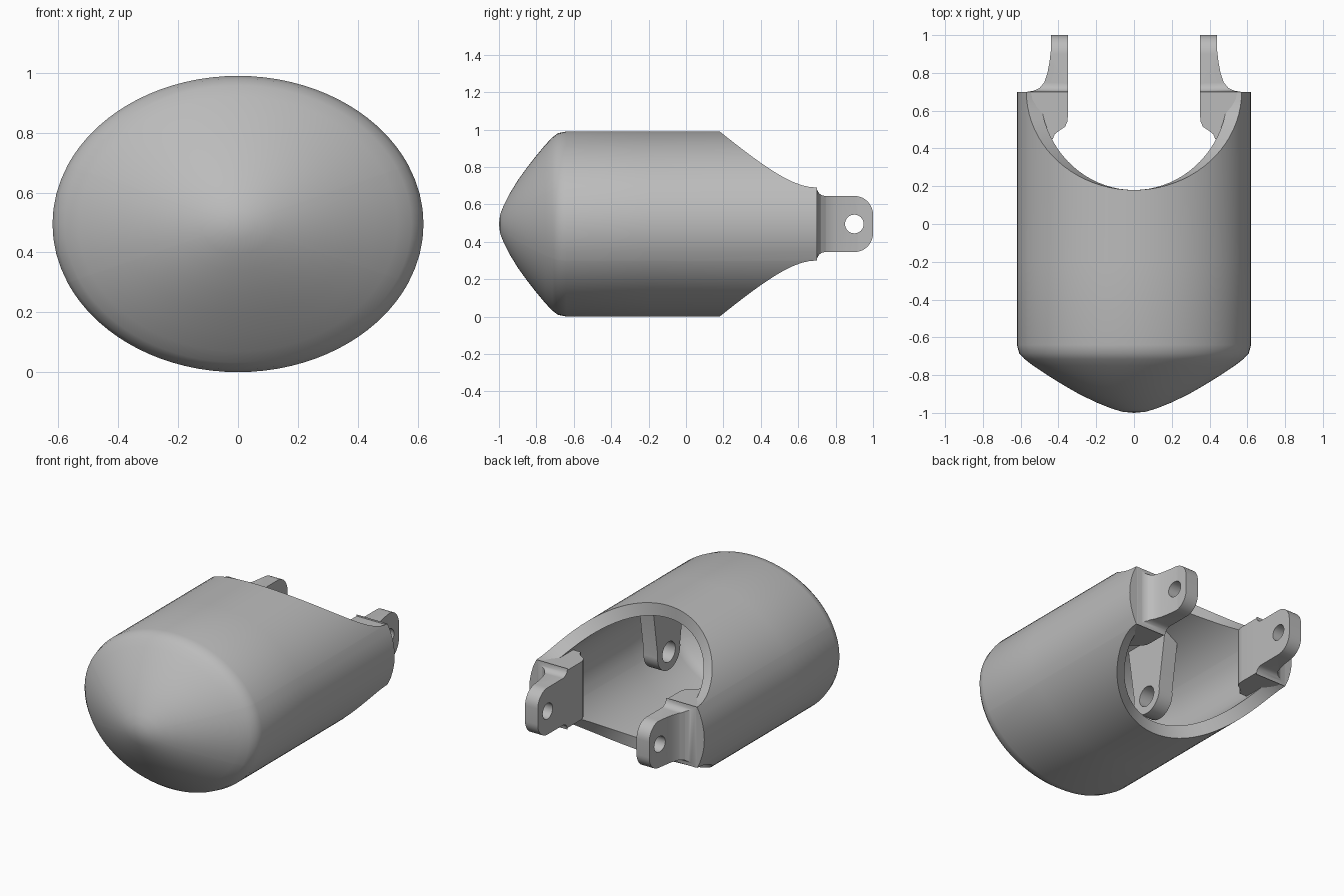
import bpy, bmesh, math
from mathutils import Vector

old = bpy.data.objects.get("Cube")
if old:
    bpy.data.objects.remove(old, do_unlink=True)

ZC = 0.495                        # height of the long axis
OUT = (0.62, 0.495)               # outer ellipse radii
INN = (0.54, 0.415)               # inner ellipse radii
CORNER = math.asin(0.195 / 0.495)  # angle where the end scallop meets the flat rear

GREY = bpy.data.materials.new("plain_grey")
GREY.use_nodes = True
GREY.diffuse_color = (0.5, 0.5, 0.5, 1)
GREY.node_tree.nodes["Principled BSDF"].inputs["Base Color"].default_value = (0.5, 0.5, 0.5, 1)


def finish(name, bm):
    bmesh.ops.remove_doubles(bm, verts=bm.verts, dist=1e-5)
    bmesh.ops.recalc_face_normals(bm, faces=bm.faces)
    mesh = bpy.data.meshes.new(name)
    bm.to_mesh(mesh)
    bm.free()
    mesh.materials.append(GREY)
    ob = bpy.data.objects.new(name, mesh)
    bpy.context.collection.objects.link(ob)
    return ob


def activate(ob):
    bpy.ops.object.select_all(action='DESELECT')
    ob.select_set(True)
    bpy.context.view_layer.objects.active = ob


def smooth(ob, angle=35):
    activate(ob)
    bpy.ops.object.shade_smooth_by_angle(angle=math.radians(angle))


def arc(cx, cy, r, a0, a1, n=10):
    steps = [math.radians(a0 + (a1 - a0) * i / n) for i in range(n + 1)]
    return [(cx + r * math.cos(a), cy + r * math.sin(a)) for a in steps]


def prism(name, outline, axis, lo, hi):
    """Extrude a closed outline along x (outline in y, z) or z (outline in x, y)."""
    bm = bmesh.new()
    place = (lambda p, d: (d, p[0], p[1])) if axis == 'x' else (lambda p, d: (p[0], p[1], d))
    face = bm.faces.new([bm.verts.new(place(p, lo)) for p in outline])
    ext = bmesh.ops.extrude_face_region(bm, geom=[face])
    moved = [v for v in ext["geom"] if isinstance(v, bmesh.types.BMVert)]
    bmesh.ops.translate(bm, verts=moved, vec=Vector(place((0, 0), hi - lo)))
    return finish(name, bm)


def cut(ob, tool, operation):
    mod = ob.modifiers.new("cut", 'BOOLEAN')
    mod.operation, mod.object, mod.solver = operation, tool, 'EXACT'
    activate(ob)
    bpy.ops.object.modifier_apply(modifier=mod.name)
    bpy.data.objects.remove(tool, do_unlink=True)


def mirror_x(ob):
    mod = ob.modifiers.new("mirror", 'MIRROR')
    mod.use_mirror_merge = False
    activate(ob)
    bpy.ops.object.modifier_apply(modifier=mod.name)


# Hollow shell: elliptical tube with domed nose and scalloped open rear
N = 40
angles = []
for i in range(N + 1):            # over the top, dense towards the corners
    t = -math.pi / 2 + math.pi * i / N
    angles.append(math.acos(-math.cos(CORNER) * math.sin(t)))
side = [math.pi + CORNER * k / 4 for k in range(-3, 4)]
angles += side
angles += [a + math.pi for a in angles[:N + 1]]
angles += [a + math.pi for a in side]

NOSE = [(-1, 0), (-0.994, 0.1), (-0.975, 0.2), (-0.945, 0.32), (-0.9, 0.47), (-0.85, 0.61),
        (-0.8, 0.74), (-0.75, 0.86), (-0.715, 0.935), (-0.685, 0.98), (-0.64, 1)]


def end_y(a):
    q = min(1.0, abs(math.cos(a)) / math.cos(CORNER))
    return 0.7 - 0.52 * math.sqrt(1 - q * q)


bm = bmesh.new()
columns = []
for a in angles:
    e = end_y(a)
    path = [(y, f, OUT) for y, f in NOSE]
    path += [(-0.2, 1, OUT), (e, 1, OUT), (e, 1, INN), (-0.2, 1, INN)]
    path += [(y * 0.9, f, INN) for y, f in reversed(NOSE)]
    columns.append([bm.verts.new((r[0] * f * math.cos(a), y, ZC + r[1] * f * math.sin(a)))
                    for y, f, r in path])
for c0, c1 in zip(columns, columns[1:] + columns[:1]):
    for j in range(len(c0) - 1):
        bm.faces.new((c0[j], c0[j + 1], c1[j + 1], c1[j]))
shell = finish("shell", bm)
smooth(shell)

# Rear hinge tabs: flared root outside, flat pad inside, rounded ends
plan = [(0.35, 1.02), (0.44, 1.02), (0.44, 0.92), (0.447, 0.86), (0.458, 0.8), (0.475, 0.75),
        (0.5, 0.72), (0.53, 0.706), (0.565, 0.7), (0.565, 0.45), (0.43, 0.45),
        (0.42, 0.475), (0.395, 0.495), (0.365, 0.515), (0.353, 0.54), (0.35, 0.57)]
tabs = prism("hinge_tabs", plan, 'z', 0.25, 0.74)
upper = [(0.4, 0.68), (0.7, 0.68)] + arc(0.745, 0.69, 0.045, 180, 270, 6) \
    + arc(0.9, 0.545, 0.1, 90, 0)
lower = [(y, 2 * ZC - z) for y, z in reversed(upper)]
cut(tabs, prism("tab_outline", upper + lower, 'x', 0.2, 0.7), 'INTERSECT')
cut(tabs, prism("tab_hole", arc(0.9, ZC, 0.05, 0, 348.75, 31), 'x', 0.2, 0.7), 'DIFFERENCE')
mirror_x(tabs)
smooth(tabs)

# Inner lugs hanging from the roof of the shell
lug = [(-0.34, 0.89), (0.0, 0.89)] + arc(-0.17, ZC, 0.115, 10, -190, 20)
lugs = prism("inner_lugs", lug, 'x', 0.24, 0.34)
cut(lugs, prism("lug_hole", arc(-0.17, ZC, 0.065, 0, 348.75, 31), 'x', 0.1, 0.5), 'DIFFERENCE')
mirror_x(lugs)
smooth(lugs)
